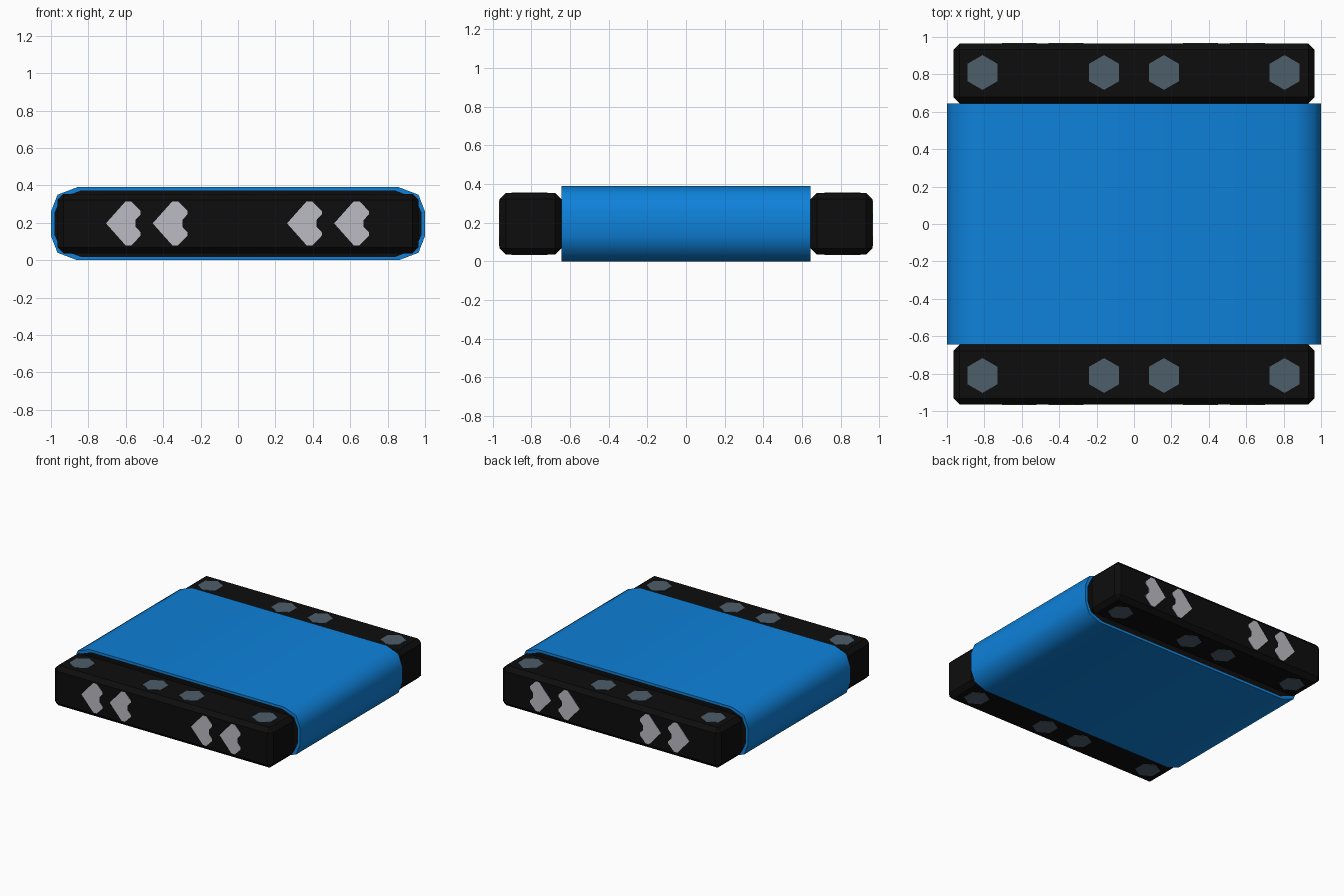
import bpy, bmesh, math

if "Cube" in bpy.data.objects:
    bpy.data.objects.remove(bpy.data.objects["Cube"])

def material(name, rgb):
    m = bpy.data.materials.new(name)
    m.diffuse_color = (*rgb, 1)
    m.use_nodes = True
    m.node_tree.nodes["Principled BSDF"].inputs["Base Color"].default_value = m.diffuse_color
    return m

BLUE = material("belt blue", (0.0044, 0.22, 0.70))
BLACK = material("frame black", (0.004, 0.004, 0.004))
SLATE = material("bolt slate", (0.074, 0.112, 0.147))
GREY = material("arrow grey", (0.50, 0.50, 0.54))

def finish(bm, name, mat):
    bmesh.ops.recalc_face_normals(bm, faces=bm.faces)
    me = bpy.data.meshes.new(name)
    bm.to_mesh(me)
    bm.free()
    me.materials.append(mat)
    ob = bpy.data.objects.new(name, me)
    bpy.context.collection.objects.link(ob)
    return ob

def prism(name, mat, points, offset):
    """Closed 3D outline extruded along an offset."""
    bm = bmesh.new()
    face = bm.faces.new([bm.verts.new(p) for p in points])
    ext = bmesh.ops.extrude_face_region(bm, geom=[face], use_keep_orig=True)
    moved = [g for g in ext["geom"] if isinstance(g, bmesh.types.BMVert)]
    bmesh.ops.translate(bm, verts=moved, vec=offset)
    return finish(bm, name, mat)

def belt_outline(inset):
    """Rounded belt cross-section in x, z."""
    corner = [(1, 0.065), (0.965, 0.155), (0.86, 0.195)]
    quarter = [(x - inset, z - inset * (0.4 if i == 0 else 1))
               for i, (x, z) in enumerate(corner)]
    half = quarter + [(-x, z) for x, z in reversed(quarter)]
    return [(x, 0.195 + z) for x, z in half + [(-x, -z) for x, z in half]]

# belt: thin closed band, smooth around, sharp at its rims
W = 0.645
bm = bmesh.new()
loops = [[bm.verts.new((x, y, z)) for x, z in belt_outline(i)]
         for i, y in ((0, -W), (0, W), (0.018, W), (0.018, -W))]
n = len(loops[0])
for k in range(4):
    a, b = loops[k], loops[(k + 1) % 4]
    for i in range(n):
        j = (i + 1) % n
        f = bm.faces.new((a[i], a[j], b[j], b[i]))
        f.smooth = k == 0
for e in bm.edges:
    if len({f.smooth for f in e.link_faces}) == 2:
        e.smooth = False
finish(bm, "belt", BLUE)

# dark core filling the belt
prism("belt_core", BLACK, [(x, -W, z) for x, z in belt_outline(0.018)], (0, 2 * W, 0))

for side, s in (("front", -1), ("back", 1)):
    # chamfered side rail
    bm = bmesh.new()
    bmesh.ops.create_cube(bm, size=1)
    bmesh.ops.scale(bm, vec=(1.93, 0.32, 0.32), verts=bm.verts)
    bmesh.ops.translate(bm, vec=(0, s * 0.805, 0.195), verts=bm.verts)
    bmesh.ops.bevel(bm, geom=bm.edges[:], offset=0.033, segments=1, affect='EDGES')
    finish(bm, side + "_rail", BLACK)

    # hexagonal bolt plates on top and underneath
    for x in (-0.81, -0.16, 0.16, 0.805):
        for level, z in (("top", 0.353), ("bottom", 0.033)):
            hexagon = [(x + 0.093 * math.sin(i * math.pi / 3),
                        s * 0.81 + 0.093 * math.cos(i * math.pi / 3), z) for i in range(6)]
            prism(f"{side}_{level}_bolt", SLATE, hexagon, (0, 0, 0.004))

    # direction arrows on the outer face, all pointing to -x
    upper = [(0.105, 0.118), (0.135, 0.118), (0.186, 0.066), (0.186, 0.048), (0.158, 0.018)]
    arrow = [(0, 0)] + upper + [(x, -z) for x, z in reversed(upper)]
    for x0 in (-0.706, -0.456, 0.262, 0.514):
        prism(side + "_arrow", GREY,
              [(x0 + x, s * 0.963, 0.197 + z) for x, z in arrow], (0, s * 0.004, 0))
